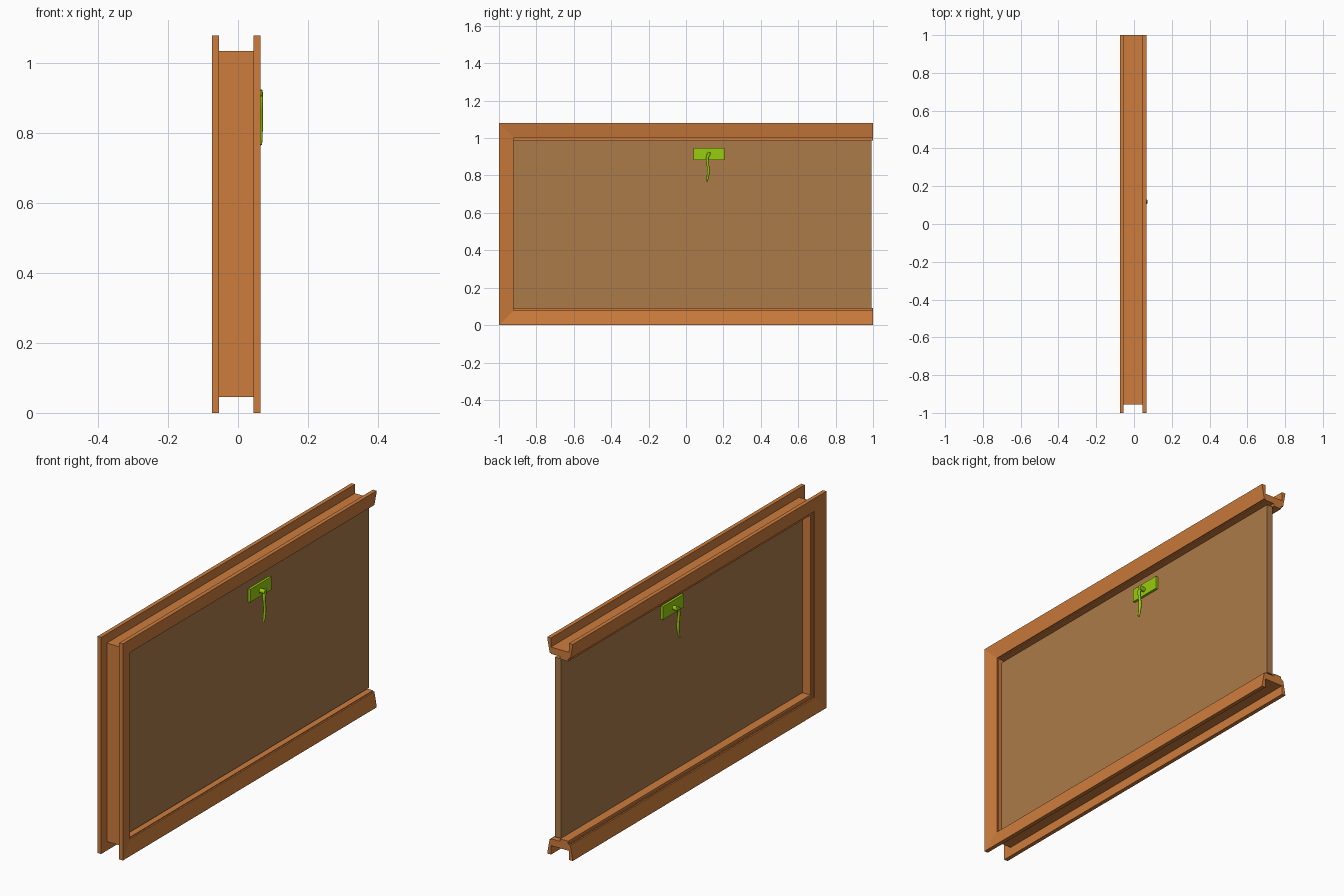
import bpy, bmesh, math
from mathutils import Vector

if "Cube" in bpy.data.objects:
    bpy.data.objects.remove(bpy.data.objects["Cube"])

HEIGHT = 1.08          # overall z size
MID = 0.012            # x of the panel's middle plane


def material(name, rgb):
    m = bpy.data.materials.new(name)
    m.diffuse_color = (*rgb, 1)
    m.use_nodes = True
    m.node_tree.nodes["Principled BSDF"].inputs["Base Color"].default_value = m.diffuse_color
    return m


WOOD = material("orange wood", (0.61, 0.202, 0.045))
PANEL = material("brown panel", (0.413, 0.196, 0.066))
GREEN = material("lime metal", (0.318, 0.604, 0.004))


def finish(name, bm, mat):
    bmesh.ops.recalc_face_normals(bm, faces=bm.faces)
    me = bpy.data.meshes.new(name)
    bm.to_mesh(me)
    bm.free()
    me.materials.append(mat)
    ob = bpy.data.objects.new(name, me)
    bpy.context.collection.objects.link(ob)
    return ob


def loft(name, rings, mat):
    """Join closed rings of points and cap both ends."""
    bm = bmesh.new()
    rows = [[bm.verts.new(p) for p in r] for r in rings]
    n = len(rows[0])
    for a, b in zip(rows, rows[1:]):
        for i in range(n):
            j = (i + 1) % n
            bm.faces.new((a[i], a[j], b[j], b[i]))
    bm.faces.new(rows[0])
    bm.faces.new(rows[-1])
    return finish(name, bm, mat)


def frame_sweep(name, profile):
    """Sweep an (inset, x) profile round three mitred sides, open at +y."""
    stations = [lambda d: (1, d), lambda d: (d - 1, d),
                lambda d: (d - 1, HEIGHT - d), lambda d: (1, HEIGHT - d)]
    return loft(name, [[(x, *s(d)) for d, x in profile] for s in stations], WOOD)


def box(name, lo, hi, mat):
    ring = lambda x: [(x, lo[1], lo[2]), (x, hi[1], lo[2]),
                      (x, hi[1], hi[2]), (x, lo[1], hi[2])]
    return loft(name, [ring(lo[0]), ring(hi[0])], mat)


def tube(name, path, radii, mat, sides=10):
    pts = [Vector(p) for p in path]
    rings = []
    for i, p in enumerate(pts):
        t = (pts[min(i + 1, len(pts) - 1)] - pts[max(i - 1, 0)]).normalized()
        u = t.cross(Vector((0, 1, 0))).normalized()
        v = t.cross(u)
        rings.append([p + radii[i] * (u * math.cos(a) + v * math.sin(a))
                      for a in (2 * math.pi * k / sides for k in range(sides))])
    return loft(name, rings, mat)


# Jamb lining and the stop the panel closes against
frame_sweep("jamb", [(0.045, -0.055), (0.045, 0.045), (0.079, 0.045), (0.079, -0.055)])
frame_sweep("stop", [(0.078, -0.05), (0.078, -0.006), (0.092, -0.006), (0.092, -0.05)])

# Wedge-shaped casing on both faces, thick at the outer edge
for name, x, s in (("casing_right", 0.045, 1), ("casing_left", -0.055, -1)):
    frame_sweep(name, [(0, x), (0, x + s * 0.02), (0.006, x + s * 0.02),
                       (0.075, x + s * 0.007), (0.075, x)])

# Panel
box("panel", (MID - 0.016, -0.922, 0.09), (MID + 0.016, 0.992, 0.986), PANEL)

# Handle set on both sides: plate, shaft and curved lever
for side, s in (("right", 1), ("left", -1)):
    xs = sorted((MID + s * 0.015, MID + s * 0.028))
    box("handle_plate_" + side, (xs[0], 0.04, 0.883), (xs[1], 0.205, 0.948), GREEN)
    lever_x = MID + s * 0.052
    shaft = tube("handle_shaft_" + side,
                 [(MID + s * 0.026, 0.12, 0.912), (MID + s * 0.057, 0.12, 0.912)],
                 [0.011, 0.011], GREEN)
    path = [(0.125, 0.925), (0.123, 0.915), (0.113, 0.895), (0.115, 0.87),
            (0.119, 0.84), (0.119, 0.81), (0.115, 0.785), (0.110, 0.767)]
    lever = tube("handle_lever_" + side, [(lever_x, y, z) for y, z in path],
                 [0.005, 0.008, 0.008, 0.007, 0.007, 0.007, 0.006, 0.005], GREEN)
    for ob in (shaft, lever):
        bpy.ops.object.select_all(action='DESELECT')
        ob.select_set(True)
        bpy.context.view_layer.objects.active = ob
        bpy.ops.object.shade_smooth_by_angle(angle=math.radians(40))
